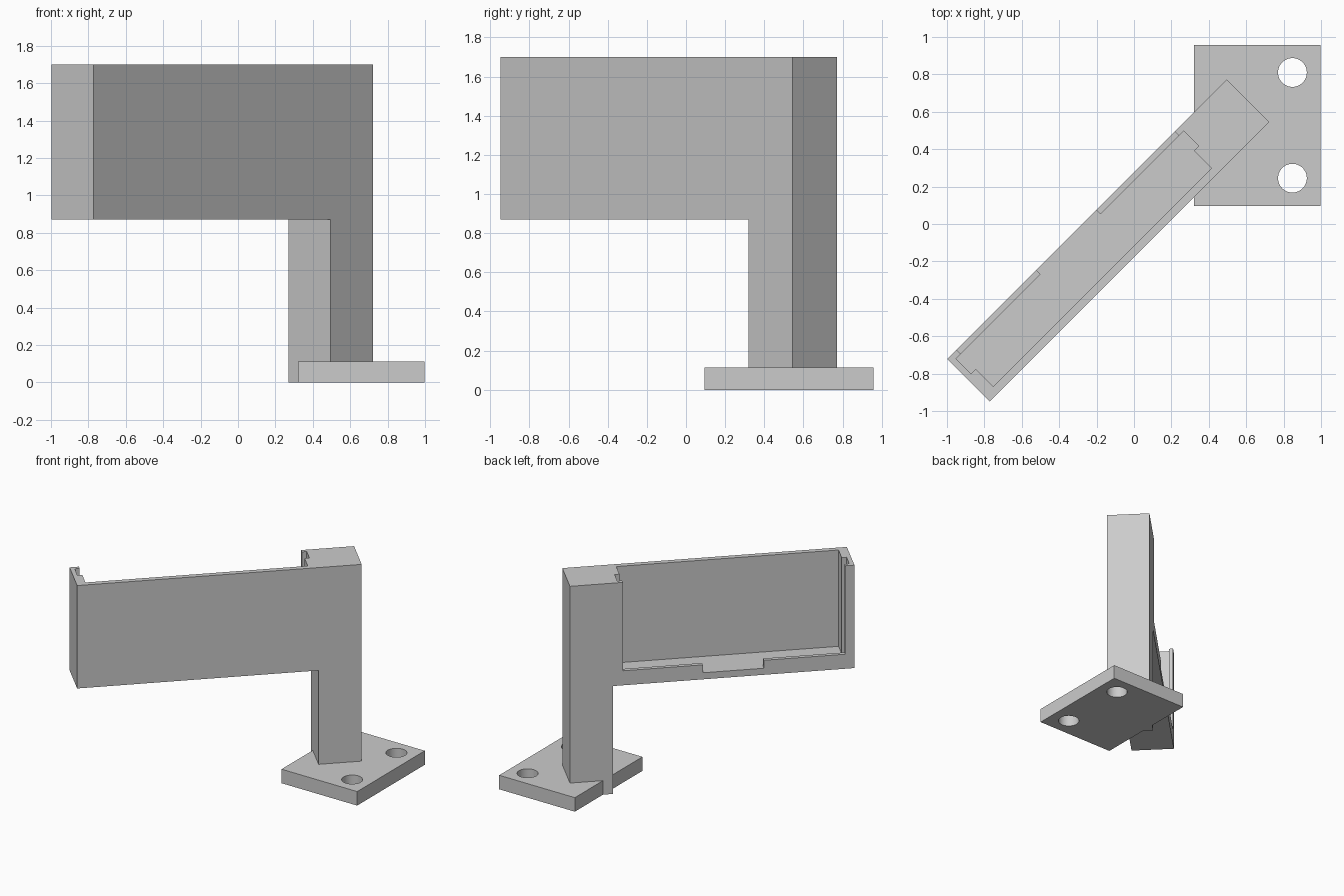
import bpy, bmesh
from math import pi
from mathutils import Matrix

if "Cube" in bpy.data.objects:
    bpy.data.objects.remove(bpy.data.objects["Cube"], do_unlink=True)

grey = bpy.data.materials.new("light_grey")
grey.use_nodes = True
grey.diffuse_color = (0.6, 0.6, 0.6, 1)
grey.node_tree.nodes["Principled BSDF"].inputs["Base Color"].default_value = (0.6, 0.6, 0.6, 1)

TURN = Matrix.Rotation(pi / 4, 4, "Z")  # holder runs diagonally across the base


def finish(name, bm, matrix=Matrix()):
    bm.transform(matrix)
    bmesh.ops.recalc_face_normals(bm, faces=bm.faces)
    mesh = bpy.data.meshes.new(name)
    bm.to_mesh(mesh)
    bm.free()
    mesh.materials.append(grey)
    obj = bpy.data.objects.new(name, mesh)
    bpy.context.collection.objects.link(obj)
    return obj


def prism(name, points, offset, matrix=Matrix()):
    """Extrude a closed outline along the offset vector."""
    bm = bmesh.new()
    face = bm.faces.new([bm.verts.new(p) for p in points])
    new = bmesh.ops.extrude_face_region(bm, geom=[face])["geom"]
    verts = [g for g in new if isinstance(g, bmesh.types.BMVert)]
    bmesh.ops.translate(bm, verts=verts, vec=offset)
    return finish(name, bm, matrix)


def box(name, x0, x1, y0, y1, z0, z1, matrix=Matrix()):
    outline = [(x0, y0, z0), (x1, y0, z0), (x1, y1, z0), (x0, y1, z0)]
    return prism(name, outline, (0, 0, z1 - z0), matrix)


def combine(target, tool, operation):
    """Apply a boolean and discard the tool."""
    tool.hide_render = True
    mod = target.modifiers.new(operation.lower(), "BOOLEAN")
    mod.operation, mod.solver, mod.object = operation, "EXACT", tool
    bpy.context.view_layer.objects.active = target
    bpy.ops.object.modifier_apply(modifier=mod.name)
    bpy.data.objects.remove(tool, do_unlink=True)


TOP, UNDER, FLOOR, LIP = 1.70, 0.87, 0.923, 0.987
LEFT, POST, RIGHT = -1.216, 0.576, 0.896
FRONT, BACK = -0.125, 0.195
IN_L, IN_R, GROOVE = -1.147, 0.503, 0.036

# Holder and post: one L-shaped side profile
holder = prism("angled_holder", [(LEFT, FRONT, UNDER), (POST, FRONT, UNDER), (POST, FRONT, 0),
                                 (RIGHT, FRONT, 0), (RIGHT, FRONT, TOP), (LEFT, FRONT, TOP)],
               (0, BACK - FRONT, 0), TURN)

# Pocket with side grooves, open at the top
plan = [(IN_L, -0.083), (IN_R, -0.083), (IN_R, 0.05), (IN_R + GROOVE, 0.05),
        (IN_R + GROOVE, 0.163), (IN_L - GROOVE, 0.163), (IN_L - GROOVE, 0.05), (IN_L, 0.05)]
combine(holder, prism("pocket_cutter", [(u, v, FLOOR) for u, v in plan], (0, 0, 1), TURN), "DIFFERENCE")

# Open back above the lip, and the notch through the lip
combine(holder, box("window_cutter", IN_L, IN_R, 0.1, 0.3, LIP, 2, TURN), "DIFFERENCE")
combine(holder, box("notch_cutter", -0.544, -0.09, 0.1, 0.3, FLOOR, 1.2, TURN), "DIFFERENCE")

# Base plate with two screw holes
plate = box("base_plate", 0.322, 0.997, 0.095, 0.957, 0, 0.113)
for y in (0.245, 0.81):
    bm = bmesh.new()
    bmesh.ops.create_cone(bm, cap_ends=True, segments=48, radius1=0.077, radius2=0.077, depth=1)
    combine(plate, finish("hole_cutter", bm, Matrix.Translation((0.847, y, 0))), "DIFFERENCE")
combine(holder, plate, "UNION")

# Soft hole walls, crisp edges elsewhere
bpy.ops.object.select_all(action="DESELECT")
holder.select_set(True)
bpy.context.view_layer.objects.active = holder
bpy.ops.object.shade_smooth_by_angle(angle=pi / 6)
